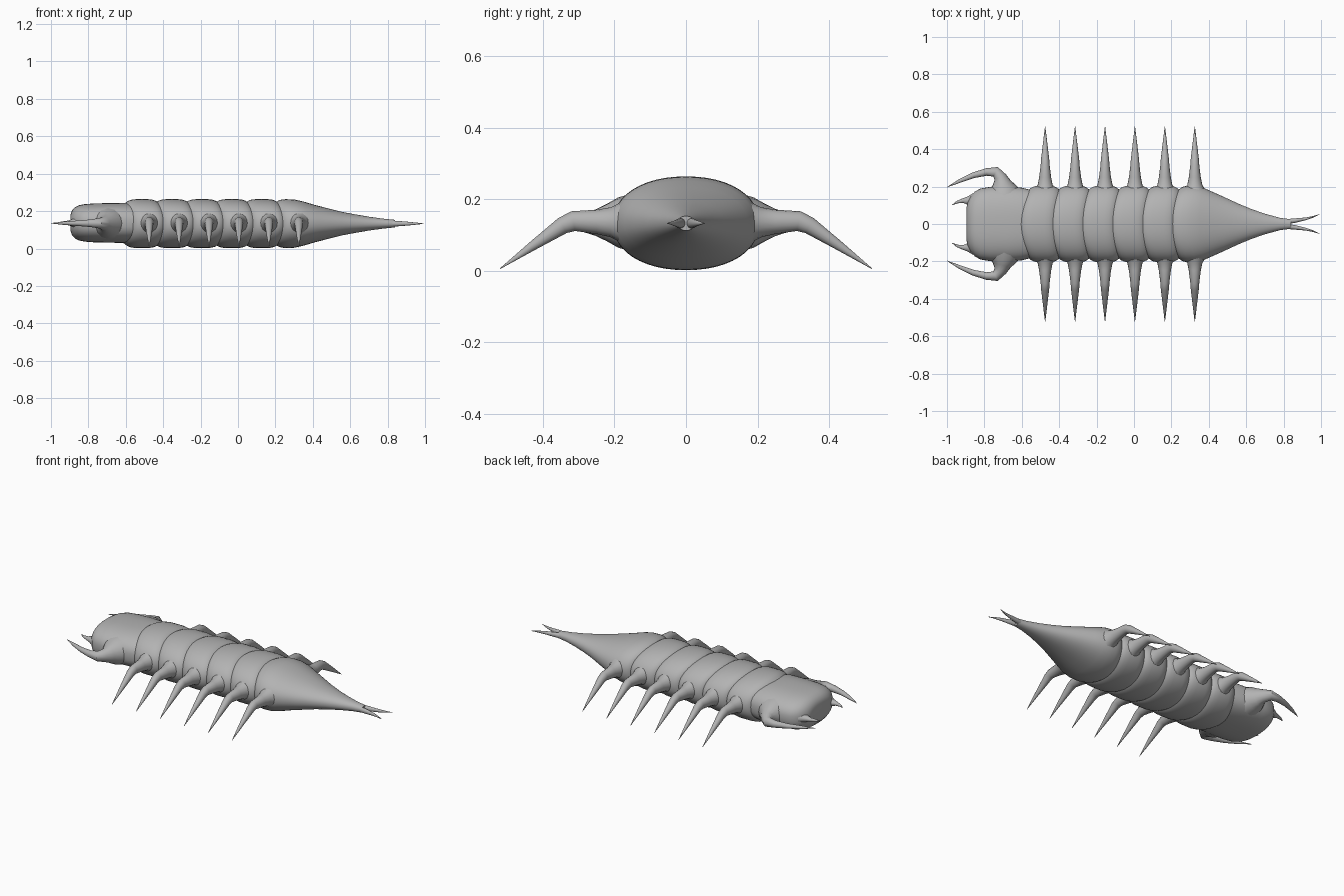
import bpy, bmesh, math
from mathutils import Vector

shell = bpy.data.materials.new("grey shell")
shell.diffuse_color = (0.45, 0.45, 0.45, 1)


def loft(name, rings, side, n=24, power=2.0):
    """Skin superellipse rings: (centre, half size along side, half size across, forward bow)."""
    side = Vector(side)
    pts = [Vector(r[0]) for r in rings]
    bm = bmesh.new()
    loops = []
    for i, (p, (_, a, b, bow)) in enumerate(zip(pts, rings)):
        t0 = (p - pts[i - 1]).normalized() if i > 0 else Vector()
        t1 = (pts[i + 1] - p).normalized() if i < len(pts) - 1 else Vector()
        t = (t0 + t1).normalized()
        across = t.cross(side).normalized()
        loop = []
        for k in range(n):
            ang = 2 * math.pi * k / n
            c, s = math.cos(ang), math.sin(ang)
            u = math.copysign(abs(c) ** (2 / power), c)
            v = math.copysign(abs(s) ** (2 / power), s)
            loop.append(bm.verts.new(p + side * a * u + across * b * v - t * bow * (1 - u * u)))
        loops.append(loop)
    for l0, l1 in zip(loops, loops[1:]):
        for k in range(n):
            bm.faces.new((l0[k], l0[(k + 1) % n], l1[(k + 1) % n], l1[k]))
    bm.faces.new(loops[0])
    bm.faces.new(loops[-1])
    bmesh.ops.recalc_face_normals(bm, faces=bm.faces)
    me = bpy.data.meshes.new(name)
    bm.to_mesh(me)
    bm.free()
    me.materials.append(shell)
    ob = bpy.data.objects.new(name, me)
    bpy.context.collection.objects.link(ob)
    bpy.ops.object.select_all(action='DESELECT')
    ob.select_set(True)
    bpy.context.view_layer.objects.active = ob
    bpy.ops.object.shade_smooth_by_angle(angle=math.radians(45))
    return ob


def mirrored(name, rings, side, n=16):
    """The same part on the left and on the right."""
    for label, s in (("right", -1), ("left", 1)):
        loft(f"{name}_{label}", [((x, s * y, z), a, b, 0) for (x, y, z), a, b in rings], side, n)


Y, Z, X = (0, 1, 0), (0, 0, 1), (1, 0, 0)
W, H, ZC, STEP, BOW = 0.205, 0.131, 0.133, 0.16, 0.033

# Overlapping, bulging body segments
bulge = [(-0.12, 0.8), (0, 0.9), (0.06, 0.94), (0.15, 0.975), (0.3, 0.998), (0.5, 1.0),
         (0.7, 0.998), (0.85, 0.975), (0.94, 0.94), (1, 0.9), (1.12, 0.8)]
for i in range(5):
    x0 = -0.56 + STEP * i
    loft(f"body_segment_{i + 1}",
         [((x0 + STEP * t, 0, ZC), W * s, H * s, BOW) for t, s in bulge], Y, 48, 2.15)

# Last segment running out into the tail
tail = [((0.24 + STEP * t, 0, ZC), W * s, H * s, BOW) for t, s in bulge[:5]]
tail += [((x, 0, ZC), a, b, w) for x, a, b, w in (
    (0.33, 0.204, 0.129, 0.03), (0.37, 0.194, 0.118, 0.02), (0.42, 0.172, 0.1, 0.01),
    (0.48, 0.145, 0.082, 0), (0.56, 0.108, 0.062, 0), (0.63, 0.079, 0.049, 0),
    (0.70, 0.055, 0.037, 0), (0.78, 0.033, 0.026, 0), (0.84, 0.025, 0.02, 0))]
loft("tail", tail, Y, 48, 2.15)

# Blunt rounded head
loft("head", [((x, 0, 0.137), a, b, 0) for x, a, b in (
    (-0.895, 0.09, 0.045), (-0.888, 0.12, 0.066), (-0.872, 0.15, 0.083), (-0.85, 0.174, 0.094),
    (-0.82, 0.19, 0.1), (-0.77, 0.198, 0.104), (-0.68, 0.2, 0.106), (-0.6, 0.194, 0.107),
    (-0.5, 0.17, 0.095))], Y, 48, 2.5)

# Large curved pincers
mirrored("pincer", [
    ((-0.695, 0.15, 0.135), 0.082, 0.1), ((-0.7, 0.19, 0.135), 0.07, 0.075),
    ((-0.707, 0.22, 0.135), 0.053, 0.05), ((-0.715, 0.25, 0.135), 0.038, 0.034),
    ((-0.74, 0.279, 0.135), 0.028, 0.028), ((-0.79, 0.278, 0.135), 0.02, 0.02),
    ((-0.86, 0.26, 0.135), 0.014, 0.015), ((-0.93, 0.231, 0.135), 0.009, 0.01),
    ((-1.0, 0.197, 0.135), 0.001, 0.001)], Z)

# Small feelers on the front of the head
mirrored("feeler", [
    ((-0.86, 0.125, 0.137), 0.03, 0.04), ((-0.89, 0.125, 0.137), 0.018, 0.022),
    ((-0.915, 0.125, 0.137), 0.011, 0.012), ((-0.945, 0.117, 0.137), 0.007, 0.007),
    ((-0.972, 0.102, 0.137), 0.001, 0.001)], Z)

# Forked tail tip
mirrored("tail_fork", [
    ((0.81, 0.012, ZC), 0.015, 0.014), ((0.86, 0.018, ZC), 0.014, 0.012),
    ((0.92, 0.028, ZC), 0.009, 0.007), ((0.96, 0.039, ZC), 0.005, 0.004),
    ((0.992, 0.052, ZC), 0.001, 0.001)], Z)

# Six pairs of jointed pointed legs
for i in range(6):
    x = -0.475 + STEP * i
    mirrored(f"leg_{i + 1}", [
        ((x, 0.165, 0.135), 0.065, 0.065), ((x, 0.19, 0.136), 0.052, 0.052),
        ((x, 0.21, 0.136), 0.04, 0.042), ((x, 0.25, 0.137), 0.032, 0.034),
        ((x, 0.315, 0.139), 0.024, 0.028), ((x, 0.345, 0.127), 0.022, 0.024),
        ((x, 0.43, 0.069), 0.012, 0.013), ((x, 0.52, 0.006), 0.001, 0.001)], X)
